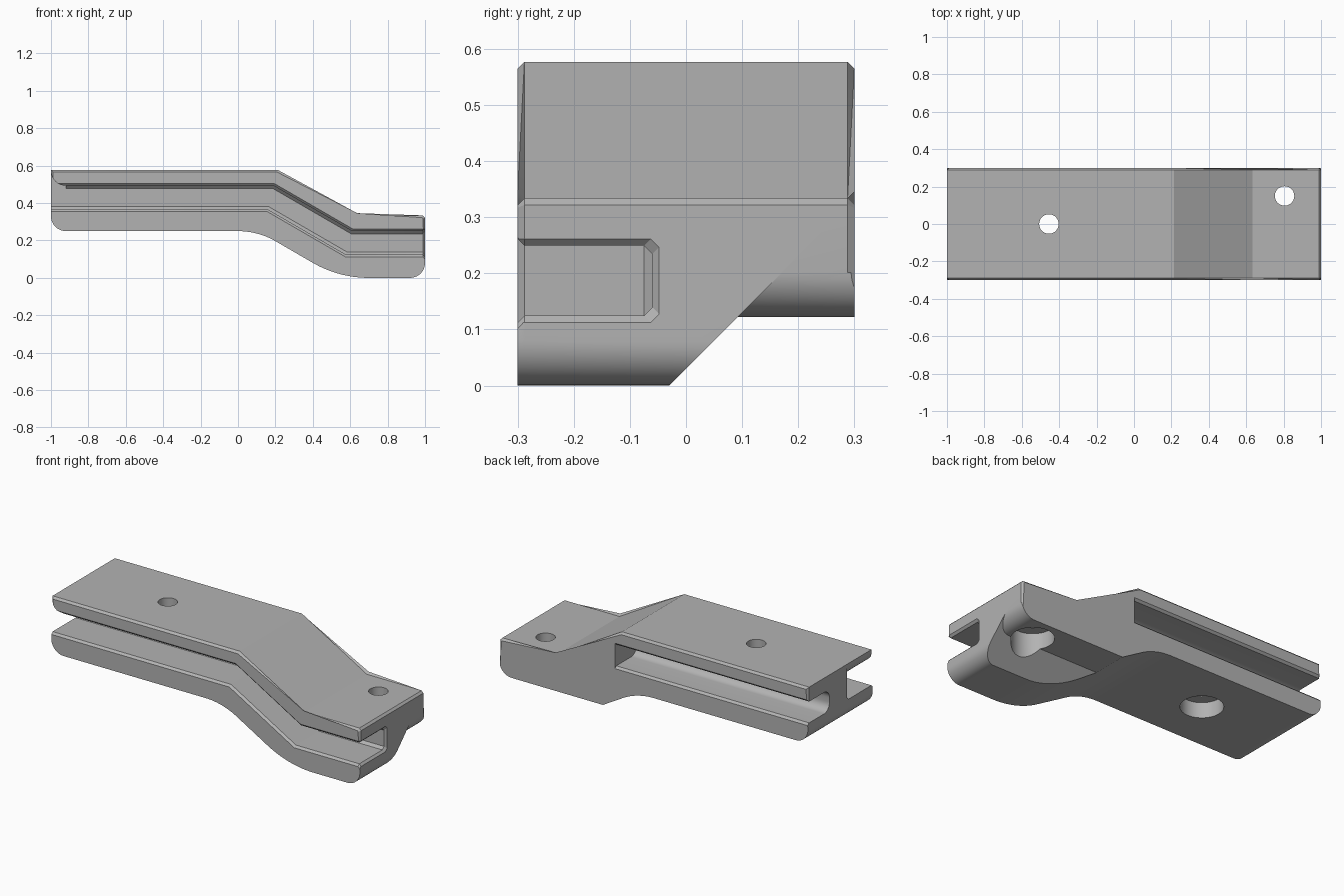
import bpy, bmesh, math

cube = bpy.data.objects.get("Cube")
if cube:
    bpy.data.objects.remove(cube, do_unlink=True)

CH = 0.012      # chamfer width
FIL = 0.08      # end fillet radius

mat = bpy.data.materials.new("plain grey")
mat.use_nodes = True
grey = (0.45, 0.45, 0.45, 1)
mat.diffuse_color = grey
mat.node_tree.nodes["Principled BSDF"].inputs["Base Color"].default_value = grey


def arc(cx, cz, r, a0, a1, n=10):
    """Points on a circle between two angles in degrees."""
    angles = [math.radians(a0 + (a1 - a0) * i / n) for i in range(n + 1)]
    return [(cx + r * math.cos(a), cz + r * math.sin(a)) for a in angles]


def loft(name, rings, chamfer_caps=False):
    """Closed solid through matching rings of points."""
    bm = bmesh.new()
    loops = [[bm.verts.new(p) for p in ring] for ring in rings]
    n = len(loops[0])
    for a, b in zip(loops, loops[1:]):
        for i in range(n):
            j = (i + 1) % n
            bm.faces.new((a[i], a[j], b[j], b[i]))
    caps = [bm.faces.new(loops[0][::-1]), bm.faces.new(loops[-1])]
    if chamfer_caps:
        edges = list({e for f in caps for e in f.edges})
        bmesh.ops.bevel(bm, geom=edges, offset=CH, segments=1, affect='EDGES')
    bmesh.ops.recalc_face_normals(bm, faces=bm.faces)
    mesh = bpy.data.meshes.new(name)
    bm.to_mesh(mesh)
    bm.free()
    mesh.materials.append(mat)
    obj = bpy.data.objects.new(name, mesh)
    bpy.context.collection.objects.link(obj)
    return obj


def extrude_y(name, profile, y0, y1, **kw):
    return loft(name, [[(x, y, z) for x, z in profile] for y in (y0, y1)], **kw)


def cylinder(name, x, y, r, z0, z1):
    ring = arc(x, y, r, 0, 360, 48)[:-1]
    return loft(name, [[(px, py, z) for px, py in ring] for z in (z0, z1)])


# Cranked body: side profile extruded across the width
profile = [(-1, 0.577), (0.213, 0.577), (0.633, 0.334), (1 - CH, 0.334), (1, 0.334 - CH)]
profile += arc(1 - FIL, FIL, FIL, 0, -90)
profile += arc(0.7, 0.6, 0.6, 270, 240, 14)
profile += arc(0, 0.25 - 0.4, 0.4, 60, 90, 14)
profile += arc(-1 + FIL, 0.25 + FIL, FIL, 270, 180)
body = extrude_y("cranked_bracket", profile, -0.3, 0.3, chamfer_caps=True)

cutters = []

# Front slot following the crank
H = 0.0625


def slot_ring(x, zc, lean=0.0, e=0.0):
    h = H + e
    half = [(-0.4, h + CH), (-0.3, h + CH), (-0.3 + CH, h), (-0.075 + e, h), (-0.06 + e, h - 0.015)]
    section = half + [(y, -z) for y, z in reversed(half)]
    return [(x + lean * z, y, zc + z) for y, z in section]


lean = math.tan(math.radians(15))
cutters.append(loft("front_slot", [
    slot_ring(-1.1, 0.43), slot_ring(0.174, 0.43, lean), slot_ring(0.594, 0.187, lean),
    slot_ring(1 - CH, 0.187), slot_ring(1, 0.187, 0, CH), slot_ring(1.1, 0.187, 0, CH)]))

# Straight back slot with rounded inner corners
top = [(0.4, H + CH), (0.3, H + CH), (0.3 - CH, H)] + arc(0.15, H - 0.05, 0.05, 90, 180, 8)
section = top + [(y, -z) for y, z in reversed(top)]
cutters.append(loft("back_slot", [[(x, y, 0.43 + z) for y, z in section] for x in (-1.1, 0.25)]))

# Rounded lower corner of the upper front flange
flange = arc(-1 + FIL, 0.4925 + FIL, FIL, 270, 180) + [(-1.1, 0.4925 + FIL), (-1.1, 0.45), (-1 + FIL, 0.45)]
cutters.append(extrude_y("flange_round", flange, -0.4, -0.06))

# Raised underside at the back, with a sloping inner wall
relief = [(0.0, -0.2), (0.0, 0.122)] + arc(1 - FIL, 0.122 + FIL, FIL, 270, 360)
relief += [(1.1, 0.122 + FIL), (1.1, -0.2)]
cutters.append(loft("underside_relief", [
    [(x, z - 0.03, z) for x, z in relief], [(x, 0.5, z) for x, z in relief]]))

# Bolt holes with counterbores from below
for x, y, z in ((-0.455, 0, 0.34), (0.805, 0.15, 0.215)):
    cutters.append(cylinder("bolt_hole", x, y, 0.052, -0.2, 0.8))
    cutters.append(cylinder("counterbore", x, y, 0.113, -0.2, z))

# Cut everything out of the body
bpy.ops.object.select_all(action='DESELECT')
body.select_set(True)
bpy.context.view_layer.objects.active = body
for c in cutters:
    c.hide_render = True
    mod = body.modifiers.new(c.name, 'BOOLEAN')
    mod.operation = 'DIFFERENCE'
    mod.solver = 'EXACT'
    mod.object = c
    bpy.ops.object.modifier_apply(modifier=mod.name)
    bpy.data.objects.remove(c, do_unlink=True)

bpy.ops.object.shade_smooth_by_angle(angle=math.radians(25))
